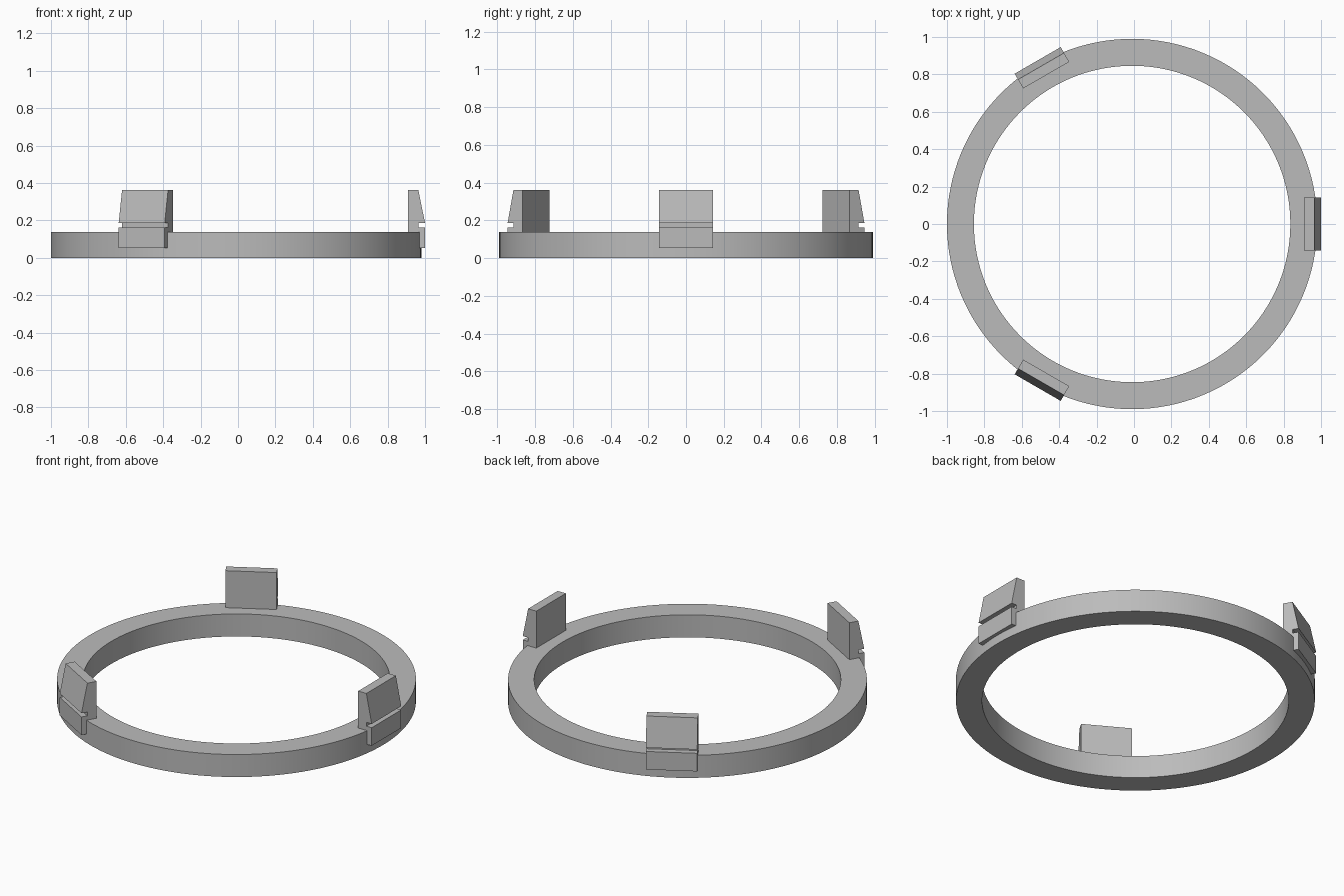
import bpy
import bmesh
import math
from mathutils import Matrix

if "Cube" in bpy.data.objects:
    bpy.data.objects.remove(bpy.data.objects["Cube"], do_unlink=True)

CENTRE_X = -0.01

grey = bpy.data.materials.new("plain_grey")
grey.use_nodes = True
colour = (0.5, 0.5, 0.5, 1)
grey.diffuse_color = colour
grey.node_tree.nodes["Principled BSDF"].inputs["Base Color"].default_value = colour


def finish(bm, name, angle=0.0):
    """Turn the bmesh into a named object about the ring axis."""
    bmesh.ops.recalc_face_normals(bm, faces=bm.faces)
    mesh = bpy.data.meshes.new(name)
    bm.to_mesh(mesh)
    bm.free()
    mesh.materials.append(grey)
    obj = bpy.data.objects.new(name, mesh)
    bpy.context.collection.objects.link(obj)
    obj.location.x = CENTRE_X
    obj.rotation_euler.z = angle
    return obj


# Ring: a rectangular section spun round the vertical axis
bm = bmesh.new()
section = [(0.846, 0), (0.99, 0), (0.99, 0.137), (0.846, 0.137)]
verts = [bm.verts.new((r, 0, z)) for r, z in section]
edges = [bm.edges.new((verts[i], verts[(i + 1) % 4])) for i in range(4)]
bmesh.ops.spin(bm, geom=verts + edges, axis=(0, 0, 1), cent=(0, 0, 0),
               angle=math.tau, steps=128)
bmesh.ops.remove_doubles(bm, verts=bm.verts, dist=0.0001)
ring = finish(bm, "ring")
bpy.ops.object.select_all(action="DESELECT")
ring.select_set(True)
bpy.context.view_layer.objects.active = ring
bpy.ops.object.shade_smooth_by_angle(angle=math.radians(30))

# Clips: a notched, tapered side profile extruded across the width
profile = [(0.919, 0.053), (1.01, 0.053), (1.01, 0.163), (0.974, 0.163),
           (0.974, 0.186), (1.01, 0.186), (0.974, 0.362), (0.919, 0.362)]
HALF_WIDTH = 0.142
for name, turn in (("left_clip", 0), ("back_clip", 1), ("front_clip", 2)):
    bm = bmesh.new()
    side = bm.faces.new([bm.verts.new((x, -HALF_WIDTH, z)) for x, z in profile])
    grown = bmesh.ops.extrude_face_region(bm, geom=[side])["geom"]
    moved = [v for v in grown if isinstance(v, bmesh.types.BMVert)]
    bmesh.ops.transform(bm, matrix=Matrix.Translation((0, 2 * HALF_WIDTH, 0)),
                        verts=moved)
    if not any(f.is_valid and all(v.co.y < 0 for v in f.verts) for f in bm.faces):
        bmesh.ops.holes_fill(bm, edges=bm.edges, sides=0)
    finish(bm, name, turn * math.tau / 3)
